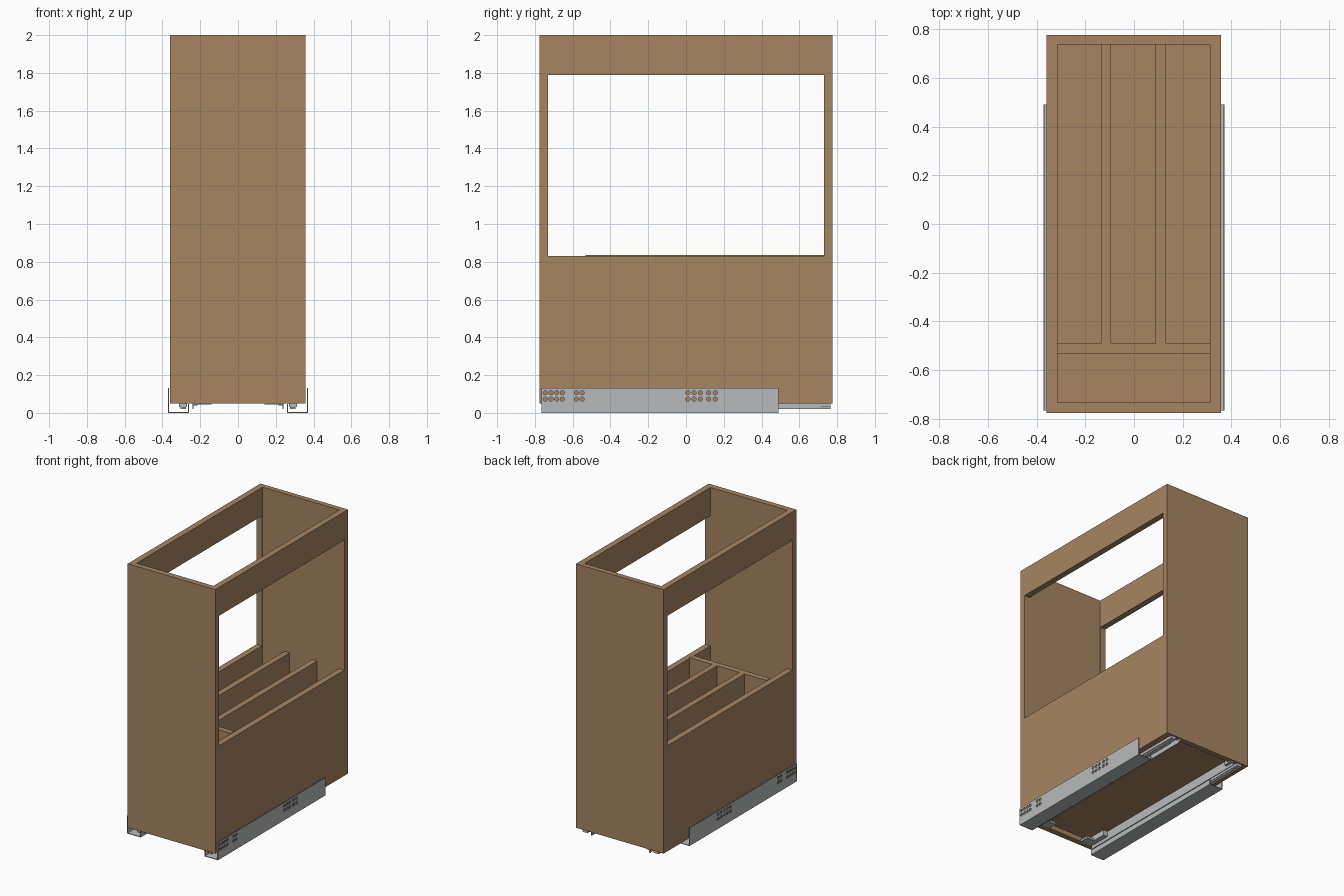
import bpy, bmesh, math
from mathutils import Matrix, Vector

if "Cube" in bpy.data.objects:
    bpy.data.objects.remove(bpy.data.objects["Cube"])


def material(name, rgb):
    m = bpy.data.materials.new(name)
    m.use_nodes = True
    m.diffuse_color = (*rgb, 1)
    m.node_tree.nodes["Principled BSDF"].inputs["Base Color"].default_value = (*rgb, 1)
    return m


wood = material("oak_brown", (0.38, 0.235, 0.12))
steel = material("zinc_grey", (0.48, 0.49, 0.50))


def finish(name, bm, mat):
    bmesh.ops.recalc_face_normals(bm, faces=bm.faces)
    mesh = bpy.data.meshes.new(name)
    bm.to_mesh(mesh)
    bm.free()
    mesh.materials.append(mat)
    obj = bpy.data.objects.new(name, mesh)
    bpy.context.collection.objects.link(obj)
    return obj


def box(name, x, y, z, mat):
    bm = bmesh.new()
    lo, hi = Vector((min(x), y[0], z[0])), Vector((max(x), y[1], z[1]))
    bmesh.ops.create_cube(bm, size=1, matrix=Matrix.Translation((lo + hi) / 2)
                          @ Matrix.Diagonal((*(hi - lo), 1)))
    return finish(name, bm, mat)


def extrude(name, profile, y, side, mat):
    """Run an x-z outline along y, on the side given by the sign."""
    bm = bmesh.new()
    face = bm.faces.new([bm.verts.new((side * px, y[0], pz)) for px, pz in profile])
    new = bmesh.ops.extrude_face_region(bm, geom=[face])["geom"]
    bmesh.ops.translate(bm, vec=(0, y[1] - y[0], 0),
                        verts=[v for v in new if isinstance(v, bmesh.types.BMVert)])
    return finish(name, bm, mat)


def cut(obj, cutter):
    mod = obj.modifiers.new("cut", "BOOLEAN")
    mod.operation, mod.solver, mod.object = "DIFFERENCE", "EXACT", cutter
    bpy.context.view_layer.update()
    result = bpy.data.meshes.new_from_object(
        obj.evaluated_get(bpy.context.evaluated_depsgraph_get()))
    obj.modifiers.clear()
    obj.data = result
    bpy.data.objects.remove(cutter)


# Cabinet shell: hollow box with a wide opening through both sides
IN_X, IN_Y = (-0.315, 0.313), (-0.733, 0.737)
shell = box("cabinet_shell", (-0.359, 0.357), (-0.775, 0.775), (0.05, 2.0), wood)
cut(shell, box("hollow_cutter", IN_X, IN_Y, (-0.5, 2.5), wood))
cut(shell, box("window_cutter", (-1, 1), (-0.731, 0.731), (0.83, 1.79), wood))

# Floor and inner partitions
FLOOR, TOP = 0.128, 0.835
box("floor_panel", IN_X, IN_Y, (0.085, FLOOR), wood)
box("cross_divider", IN_X, (-0.533, -0.49), (FLOOR, TOP), wood)
for label, x in (("right", -0.115), ("left", 0.11)):
    box(label + "_long_divider", (x - 0.021, x + 0.021), (-0.49, IN_Y[1]), (FLOOR, TOP), wood)

# Drawer runners, mirrored on the two sides
HOLES_Y = (-0.745, -0.715, -0.685, -0.655, -0.58, -0.55,
           0.01, 0.043, 0.076, 0.12, 0.155)
T = 0.005
for label, s in (("right", -1), ("left", 1)):
    # upright fixing plate with two rows of screw holes
    plate = box(label + "_fixing_plate", (s * 0.366, s * 0.371), (-0.765, 0.49), (T, 0.132), steel)
    bm = bmesh.new()
    for y in HOLES_Y:
        for z in (0.073, 0.107):
            bmesh.ops.create_cone(bm, cap_ends=True, segments=16, radius1=0.011,
                                  radius2=0.011, depth=0.04,
                                  matrix=Matrix.Translation((s * 0.368, y, z))
                                  @ Matrix.Rotation(math.pi / 2, 4, "Y"))
    cut(plate, finish("hole_cutter", bm, steel))

    # folded base tray of the fixed runner
    extrude(label + "_runner_tray",
            [(0.371, 0), (0.26, 0), (0.26, 0.048), (0.26 + T, 0.048), (0.26 + T, T), (0.371, T)],
            (-0.765, 0.49), s, steel)
    # middle rail
    box(label + "_middle_rail", (s * 0.275, s * 0.305), (-0.74, 0.72), (0.02, 0.03), steel)
    # sliding channel under the floor
    extrude(label + "_sliding_channel",
            [(0.312, 0.03), (0.312, 0.085), (0.235, 0.085), (0.235, 0.02), (0.241, 0.02),
             (0.241, 0.079), (0.27, 0.079), (0.27, 0.03)],
            (-0.73, 0.765), s, steel)
    # front locking clip
    box(label + "_clip_body", (s * 0.20, s * 0.235), (-0.73, -0.56), (0.045, 0.085), steel)
    box(label + "_clip_lever", (s * 0.14, s * 0.20), (-0.73, -0.66), (0.045, 0.06), steel)
    # rear hook bracket
    box(label + "_rear_hook", (s * 0.215, s * 0.235), (0.70, 0.765), (0.04, 0.085), steel)
